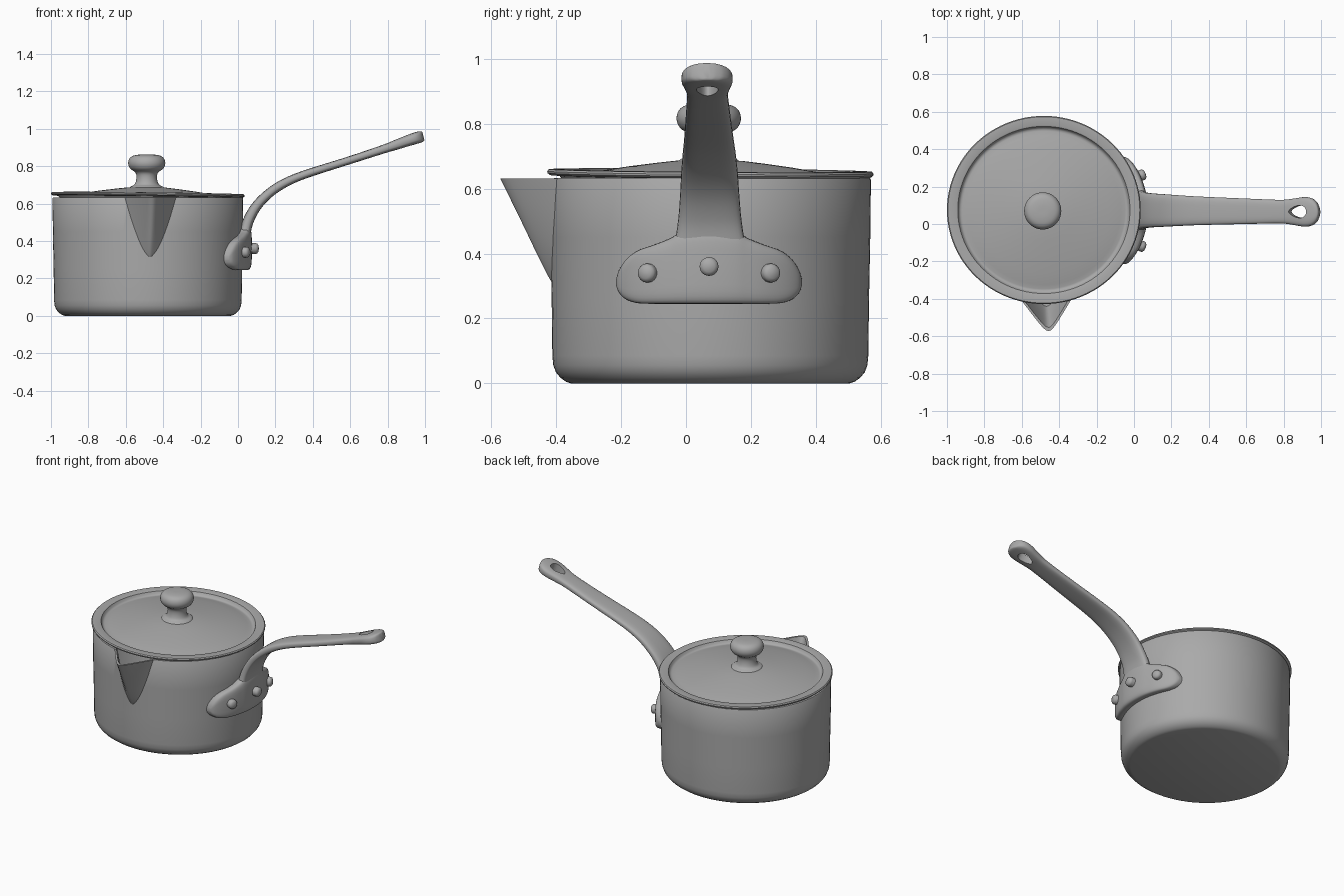
import bpy, bmesh, math
from mathutils import Vector, Matrix

if "Cube" in bpy.data.objects:
    bpy.data.objects.remove(bpy.data.objects["Cube"])

metal = bpy.data.materials.new("brushed grey metal")
metal.use_nodes = True
GREY = (0.4, 0.4, 0.4, 1)
metal.diffuse_color = GREY
metal.node_tree.nodes["Principled BSDF"].inputs["Base Color"].default_value = GREY

CX, CY, OVAL = -0.482, 0.075, 1.03   # pot centre and slight ovality
TAU = 2 * math.pi


def activate(ob):
    bpy.ops.object.select_all(action='DESELECT')
    ob.select_set(True)
    bpy.context.view_layer.objects.active = ob


def smooth(ob, angle=38):
    activate(ob)
    bpy.ops.object.shade_smooth_by_angle(angle=math.radians(angle))


def loft(name, rings):
    """Skin equal-length closed rings and cap both ends."""
    bm = bmesh.new()
    rows = [[bm.verts.new(p) for p in ring] for ring in rings]
    n = len(rows[0])
    for a, b in zip(rows, rows[1:]):
        for i in range(n):
            j = (i + 1) % n
            bm.faces.new((a[i], a[j], b[j], b[i]))
    bm.faces.new(rows[0])
    bm.faces.new(rows[-1])
    bmesh.ops.recalc_face_normals(bm, faces=bm.faces)
    me = bpy.data.meshes.new(name)
    bm.to_mesh(me)
    bm.free()
    me.materials.append(metal)
    ob = bpy.data.objects.new(name, me)
    bpy.context.collection.objects.link(ob)
    smooth(ob)
    return ob


def lathe(name, profile, segs=96, oval=OVAL):
    return loft(name, [[(oval * r * math.cos(TAU * i / segs), r * math.sin(TAU * i / segs), z)
                        for i in range(segs)] for r, z in profile])


def spline(keys, steps=5):
    """Catmull-Rom through key tuples of any size."""
    out = []
    for i in range(len(keys) - 1):
        a, b = keys[max(i - 1, 0)], keys[i]
        c, d = keys[i + 1], keys[min(i + 2, len(keys) - 1)]
        for s in range(steps):
            t = s / steps
            out.append(tuple(0.5 * (2 * q + (r - p) * t + (2 * p - 5 * q + 4 * r - w) * t * t
                                    + (3 * q - p - 3 * r + w) * t ** 3)
                             for p, q, r, w in zip(a, b, c, d)))
    return out + [keys[-1]]


def section(power, n=28):
    """Rounded-rectangle section in the unit square."""
    f = lambda v: math.copysign(abs(v) ** power, v)
    return [(f(math.cos(TAU * i / n)), f(math.sin(TAU * i / n))) for i in range(n)]


def cut(ob, cutter):
    mod = ob.modifiers.new("cut", 'BOOLEAN')
    mod.operation, mod.object, mod.solver = 'DIFFERENCE', cutter, 'EXACT'
    activate(ob)
    bpy.ops.object.modifier_apply(modifier=mod.name)


# Pot body with hollow inside
pot = lathe("pot_body", [(0.01, 0.0), (0.43, 0.0), (0.445, 0.005), (0.462, 0.017), (0.476, 0.034),
                         (0.484, 0.055), (0.487, 0.085), (0.489, 0.25), (0.493, 0.45), (0.495, 0.628),
                         (0.492, 0.633), (0.478, 0.633), (0.475, 0.628), (0.468, 0.08),
                         (0.44, 0.03), (0.01, 0.022)])
pot.location = (CX, CY, 0)


# Pouring spout: height, lip y, half width
def spout_rings(keys, back, inset):
    rings = []
    for z, tip, w in spline(keys, 4):
        w, tip = max(w - inset, 0.004), min(tip + inset * 1.4, -0.392)
        lean = 0.015 * (z - 0.29) / 0.34
        ring = []
        for i in range(25):
            t = i / 12 - 1
            f = (math.sqrt(1.03) - math.sqrt(t * t + 0.03)) / (math.sqrt(1.03) - math.sqrt(0.03))
            ring.append((-0.472 + w * t + lean * f, -0.387 + (tip + 0.387) * f, z))
        ring += [(-0.472 + w, back, z), (-0.472 - w, back, z)]
        rings.append(ring)
    return rings


spout_keys = [(0.292, -0.400, 0.012), (0.305, -0.410, 0.036), (0.34, -0.430, 0.062),
              (0.40, -0.460, 0.086), (0.50, -0.508, 0.115), (0.60, -0.557, 0.139), (0.632, -0.573, 0.146)]
spout = loft("pouring_spout", spout_rings(spout_keys, -0.380, 0))
hollow = loft("spout_hollow_cutter", spout_rings(spout_keys[3:] + [(0.66, -0.587, 0.152)], -0.34, 0.014))
for part in (spout, pot):
    cut(part, hollow)
    smooth(part)
bpy.data.objects.remove(hollow)

# Lid: flat rim, sunken groove and shallow dome, resting with a slight tilt
lid = lathe("lid", [(0.01, 0.625), (0.40, 0.618), (0.455, 0.622), (0.465, 0.636), (0.495, 0.638),
                    (0.502, 0.644), (0.503, 0.650), (0.498, 0.656), (0.455, 0.657), (0.447, 0.654),
                    (0.440, 0.640), (0.432, 0.634), (0.422, 0.634), (0.40, 0.640), (0.34, 0.652),
                    (0.25, 0.667), (0.16, 0.679), (0.10, 0.686), (0.01, 0.690)])
lid.location = (CX, CY, 0)
lid_turn = Matrix.Rotation(0.012, 4, 'Y') @ Matrix.Rotation(-0.008, 4, 'X')
pivot = Matrix.Translation((0, 0, 0.645))
lid.matrix_world = Matrix.Translation((CX, CY, 0)) @ pivot @ lid_turn @ pivot.inverted()

# Lid knob
knob = lathe("lid_knob", spline([(0.10, 0.675), (0.088, 0.690), (0.065, 0.703), (0.055, 0.735),
                                 (0.060, 0.765), (0.088, 0.787), (0.099, 0.812), (0.094, 0.838),
                                 (0.075, 0.855), (0.04, 0.862), (0.004, 0.863)], 4), 48, 1.0)
knob.location = (CX - 0.006, 0.070, 0)


# Curved mounting plate: side offset, bottom z, top z, outer radius
def wall_x(r, d):
    return CX + OVAL * math.sqrt(r * r - d * d)


half = [(0.0, 0.245, 0.475, 0.540), (0.08, 0.245, 0.468, 0.540), (0.12, 0.245, 0.447, 0.538),
        (0.17, 0.245, 0.427, 0.536), (0.22, 0.247, 0.409, 0.532), (0.255, 0.258, 0.383, 0.527),
        (0.277, 0.278, 0.350, 0.520), (0.286, 0.300, 0.322, 0.510)]
keys = [(-d, a, b, r) for d, a, b, r in reversed(half[1:])] + half
plate_rings = []
for d, lo, hi, ro in spline(keys, 4):
    ring = []
    for u, v in section(0.5):
        r = (ro + 0.478) / 2 + u * (ro - 0.478) / 2
        ring.append((wall_x(r, d), 0.071 + d, (lo + hi) / 2 + v * (hi - lo) / 2))
    plate_rings.append(ring)
loft("handle_plate", plate_rings)

# Handle: x, z, half width, half thickness along the sweep
sweep = spline([(0.030, 0.38, 0.130, 0.030), (0.037, 0.44, 0.108, 0.030), (0.056, 0.51, 0.097, 0.029),
                (0.098, 0.585, 0.091, 0.027), (0.16, 0.65, 0.087, 0.025), (0.24, 0.705, 0.082, 0.024),
                (0.355, 0.755, 0.076, 0.022), (0.60, 0.833, 0.068, 0.021), (0.78, 0.892, 0.063, 0.023),
                (0.85, 0.916, 0.070, 0.027), (0.91, 0.937, 0.079, 0.030), (0.95, 0.950, 0.073, 0.031),
                (0.975, 0.957, 0.054, 0.030), (0.987, 0.960, 0.030, 0.027), (0.991, 0.961, 0.010, 0.022)])
rings = []
for i, (x, z, w, h) in enumerate(sweep):
    a, b = sweep[max(i - 1, 0)], sweep[min(i + 1, len(sweep) - 1)]
    t = Vector((b[0] - a[0], b[1] - a[1])).normalized()
    y = 0.074 - 0.010 * max(x, 0)
    rings.append([(x - t.y * h * v, y + w * u, z + t.x * h * v) for u, v in section(0.62)])
handle = loft("handle", rings)

# Teardrop hanging hole
hole_plan = []
for i in range(32):
    a = TAU * i / 32
    c = math.cos(a)
    hole_plan.append((0.883 + 0.053 * c, 0.066 + 0.041 * math.sin(a) * (0.78 + 0.26 * c)))
slant = 0.33
hole = loft("hanging_hole_cutter", [[(x - slant * s, y, 0.925 + s) for x, y in hole_plan] for s in (-0.12, 0.12)])
cut(handle, hole)
smooth(handle)
bpy.data.objects.remove(hole)

# Three rivets through the plate
for name, d, z in (("right", -0.188, 0.34), ("middle", 0.0, 0.36), ("left", 0.188, 0.34)):
    rivet = lathe("rivet_" + name, [(0.029, -0.03), (0.029, 0.012), (0.026, 0.020), (0.017, 0.026),
                                    (0.003, 0.028)], 24, 1.0)
    normal = Vector((math.sqrt(0.537 ** 2 - d * d) / OVAL, d, 0)).normalized()
    rivet.rotation_euler = normal.to_track_quat('Z', 'Y').to_euler()
    rivet.location = (wall_x(0.537, d) + (0.012 if d == 0 else 0), 0.071 + d, z)
